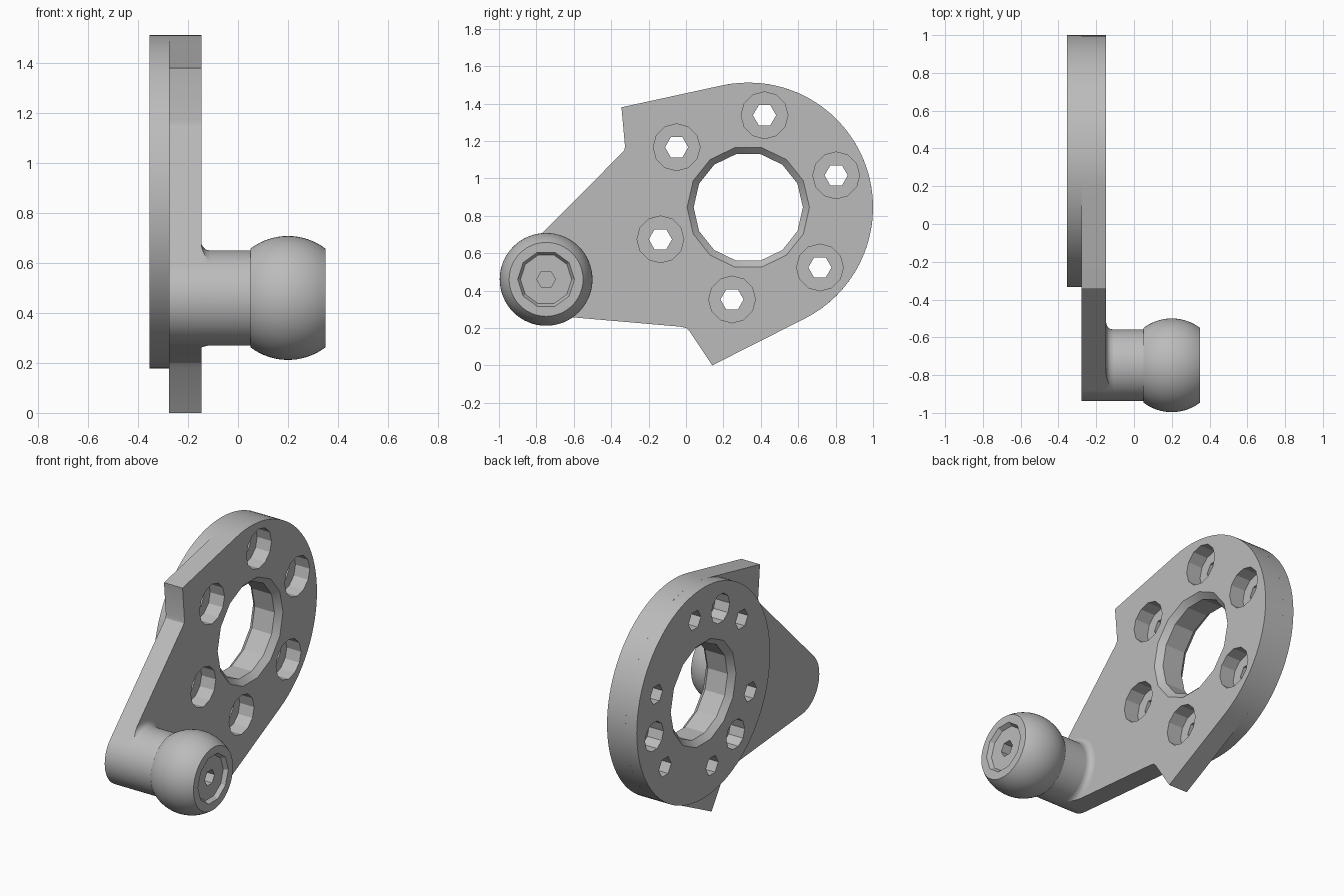
import bpy
import bmesh
from math import sin, cos, radians, pi

if "Cube" in bpy.data.objects:
    bpy.data.objects.remove(bpy.data.objects["Cube"])

metal = bpy.data.materials.new("grey_metal")
metal.use_nodes = True
GREY = (0.5, 0.5, 0.5, 1)
metal.diffuse_color = GREY
metal.node_tree.nodes["Principled BSDF"].inputs["Base Color"].default_value = GREY

# Key positions, as (y, z), and layers along x
HUB, HUB_R = (0.333, 0.845), 0.667
PIN, PIN_R = (-0.748, 0.46), 0.19
BACK, MID, FACE = -0.355, -0.277, -0.147


def polar(centre, radius, degrees):
    a = radians(degrees)
    return (centre[0] + radius * cos(a), centre[1] + radius * sin(a))


def arc(centre, radius, start, end, steps):
    return [polar(centre, radius, start + (end - start) * i / steps) for i in range(steps + 1)]


def loft(name, rings):
    """Solid from rings of (x, outline) with capped ends."""
    bm = bmesh.new()
    loops = [[bm.verts.new((x, y, z)) for y, z in outline] for x, outline in rings]
    for a, b in zip(loops, loops[1:]):
        for i in range(len(a)):
            j = (i + 1) % len(a)
            bm.faces.new((a[i], a[j], b[j], b[i]))
    bm.faces.new(loops[0])
    bm.faces.new(loops[-1])
    bmesh.ops.recalc_face_normals(bm, faces=bm.faces)
    mesh = bpy.data.meshes.new(name)
    bm.to_mesh(mesh)
    bm.free()
    mesh.materials.append(metal)
    obj = bpy.data.objects.new(name, mesh)
    bpy.context.collection.objects.link(obj)
    return obj


def lathe(name, centre, profile, sides=64):
    """Turned solid about x from (x, radius) pairs."""
    return loft(name, [(x, arc(centre, r, 0, 360, sides)[:-1]) for x, r in profile])


def activate(obj):
    bpy.ops.object.select_all(action='DESELECT')
    obj.select_set(True)
    bpy.context.view_layer.objects.active = obj


def boolean(obj, cutter, operation='DIFFERENCE'):
    activate(obj)
    mod = obj.modifiers.new("cut", 'BOOLEAN')
    mod.operation, mod.solver, mod.object = operation, 'EXACT', cutter
    bpy.ops.object.modifier_apply(modifier=mod.name)


def discard(cutters):
    for c in cutters:
        bpy.data.objects.remove(c)


# Arm plate: hub arc, upper corner, arm end, lower corner
outline = arc(HUB, HUB_R, -63, 102.4, 40)
outline += [(-0.345, 1.38), (-0.326, 1.17), (-0.33, 1.15), (-0.345, 1.133)]
outline += arc(PIN, PIN_R, 135, 265, 20)
outline += [(-0.03, 0.207), (0, 0.2), (0.02, 0.18), (0.14, 0)]
plate = loft("arm_plate", [(MID, outline), (FACE, outline)])

# Round mounting disc behind the plate
disc = lathe("mounting_disc", HUB, [(BACK, HUB_R), (MID, HUB_R)], 80)

# Central bore with a chamfer at both ends
cutters = [lathe("bore_cutter", HUB, [
    (BACK - 0.04, 0.367), (BACK + 0.035, 0.292), (FACE - 0.035, 0.292), (FACE + 0.04, 0.367)], 14)]

# Six counterbored bolt holes
for i in range(6):
    spot = polar(HUB, 0.5, 20 + 60 * i)
    cutters.append(lathe("bolt_cutter", spot, [(BACK - 0.05, 0.062), (FACE + 0.05, 0.062)], 6))
    cutters.append(lathe("counterbore_cutter", spot, [(FACE - 0.1, 0.125), (FACE + 0.05, 0.125)], 12))

# Three blind dowel holes in the back
for i in range(3):
    spot = polar(HUB, 0.5, 110 + 120 * i)
    cutters.append(lathe("dowel_cutter", spot, [(BACK - 0.05, 0.092), (BACK + 0.1, 0.092)], 10))

for part in (plate, disc):
    for c in cutters:
        boolean(part, c)
discard(cutters)

# Neck and truncated ball turned as one stud
ball = [(0.2 + 0.248 * sin(a), 0.248 * cos(a))
        for a in [radians(-37.2 + 74.4 * i / 16) for i in range(17)]]
stud = lathe("ball_stud", PIN, [(FACE - 0.02, PIN_R), (0.05, PIN_R)] + ball)
end = ball[-1][0]
cutters = [lathe("recess_cutter", PIN, [(end - 0.025, 0.137), (end + 0.025, 0.167)], 10),
           lathe("socket_cutter", PIN, [(end - 0.09, 0.05), (end + 0.05, 0.05)], 6)]
for c in cutters:
    boolean(stud, c)
discard(cutters)

# Fillet at the neck base, trimmed to the plate outline
curve = [(FACE + 0.035 * (1 - cos(t)), PIN_R + 0.035 * (1 - sin(t)))
         for t in [i * pi / 10 for i in range(6)]]
fillet = lathe("neck_fillet", PIN, [(FACE - 0.01, curve[0][1])] + curve)
trim = loft("fillet_trim", [(MID, outline), (0, outline)])
boolean(fillet, trim, 'INTERSECT')
discard([trim])

for obj in (plate, disc, stud, fillet):
    activate(obj)
    bpy.ops.object.shade_smooth_by_angle(angle=radians(22))
